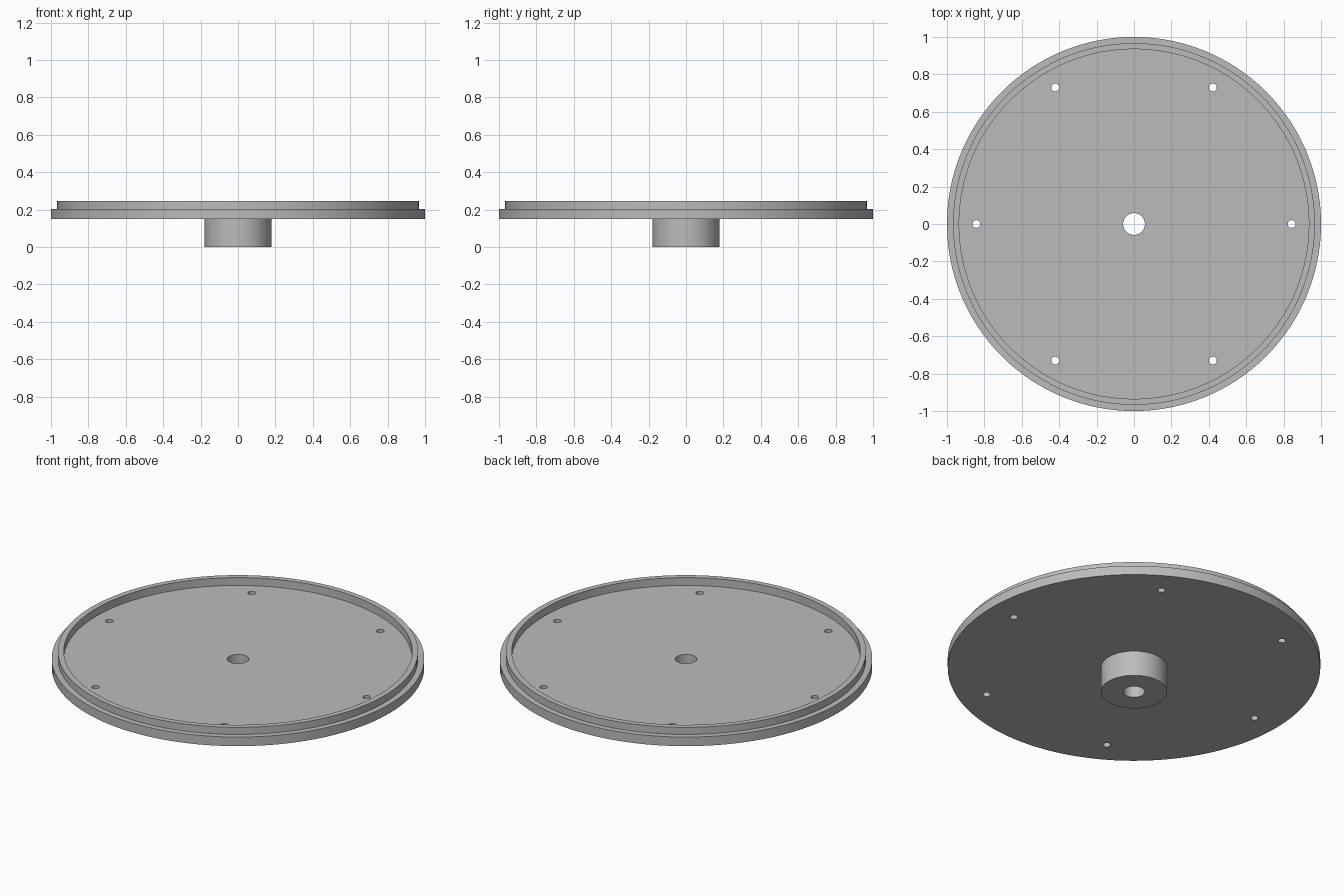
import bpy, bmesh, math

cube = bpy.data.objects.get("Cube")
if cube:
    bpy.data.objects.remove(cube, do_unlink=True)

grey = bpy.data.materials.new("plain grey")
grey.use_nodes = True
colour = (0.5, 0.5, 0.5, 1)
grey.diffuse_color = colour
grey.node_tree.nodes["Principled BSDF"].inputs["Base Color"].default_value = colour


def lathe(name, profile, steps):
    """Spin a closed (radius, height) profile around the z axis."""
    bm = bmesh.new()
    verts = [bm.verts.new((r, 0, z)) for r, z in profile]
    edges = [bm.edges.new((verts[i - 1], verts[i])) for i in range(len(verts))]
    bmesh.ops.spin(bm, geom=verts + edges, cent=(0, 0, 0), axis=(0, 0, 1),
                   angle=math.tau, steps=steps, use_merge=True)
    bmesh.ops.remove_doubles(bm, verts=bm.verts, dist=1e-5)
    bmesh.ops.recalc_face_normals(bm, faces=bm.faces)
    mesh = bpy.data.meshes.new(name)
    bm.to_mesh(mesh)
    bm.free()
    mesh.materials.append(grey)
    obj = bpy.data.objects.new(name, mesh)
    bpy.context.collection.objects.link(obj)
    return obj


# Flanged plate with raised rim, hub below and a bore through the middle
bore, hub, rim_in, rim_out, edge = 0.058, 0.178, 0.935, 0.967, 1.0
under, floor, step, top = 0.15, 0.2, 0.204, 0.246
plate = lathe("flanged_plate", [
    (bore, 0), (hub, 0), (hub, under), (edge, under), (edge, step),
    (rim_out, step), (rim_out, top), (rim_in, top), (rim_in, floor), (bore, floor),
], 128)

# Ring of six screw holes
bm = bmesh.new()
for i in range(6):
    a = i * math.tau / 6
    ret = bmesh.ops.create_cone(bm, cap_ends=True, segments=16,
                                radius1=0.021, radius2=0.021, depth=0.3)
    bmesh.ops.translate(bm, verts=ret["verts"],
                        vec=(0.843 * math.cos(a), 0.843 * math.sin(a), under))
mesh = bpy.data.meshes.new("hole_cutter")
bm.to_mesh(mesh)
bm.free()
mesh.materials.append(grey)
cutter = bpy.data.objects.new("hole_cutter", mesh)
bpy.context.collection.objects.link(cutter)
cutter.hide_render = True

cut = plate.modifiers.new("screw_holes", "BOOLEAN")
cut.operation = "DIFFERENCE"
cut.solver = "EXACT"
cut.object = cutter
bpy.context.view_layer.objects.active = plate
plate.select_set(True)
bpy.ops.object.modifier_apply(modifier=cut.name)
bpy.data.objects.remove(cutter, do_unlink=True)

# Smooth the round walls, keep the corners crisp
bpy.ops.object.shade_smooth_by_angle(angle=math.radians(30))
